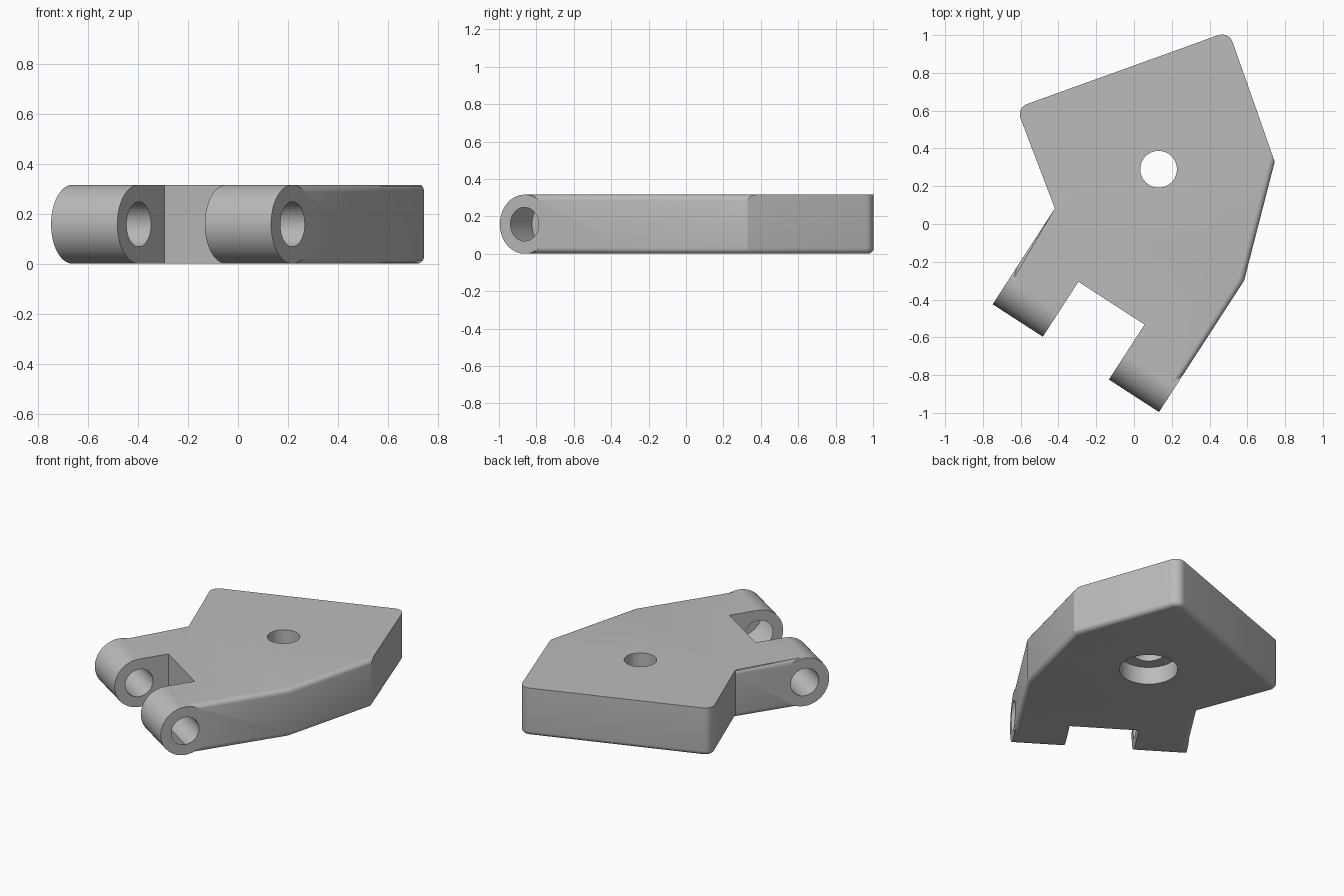
import bpy, bmesh, math
from mathutils import Vector, Matrix

if "Cube" in bpy.data.objects:
    bpy.data.objects.remove(bpy.data.objects["Cube"])

H = 0.316                     # plate thickness
R = H / 2                     # hinge barrel radius
U = Vector((0.8393, -0.5437, 0)).normalized()    # hinge axis
V = Vector((-U.y, U.x, 0))                       # from hinge into the plate
ORIGIN = Vector((-0.748, -0.425, 0))
LUGS = ((0.0, 0.316), (0.733, 1.049))            # spans along the hinge axis
FILLET = 0.03

grey = bpy.data.materials.new("grey plastic")
grey.use_nodes = True
grey.diffuse_color = (0.5, 0.5, 0.5, 1)
grey.node_tree.nodes["Principled BSDF"].inputs["Base Color"].default_value = (0.5, 0.5, 0.5, 1)


def hinge_point(u, v, z=0.0):
    return ORIGIN + U * u + V * v + Vector((0, 0, z))


def make_object(name, bm):
    bmesh.ops.recalc_face_normals(bm, faces=bm.faces)
    mesh = bpy.data.meshes.new(name)
    bm.to_mesh(mesh)
    bm.free()
    mesh.materials.append(grey)
    obj = bpy.data.objects.new(name, mesh)
    bpy.context.collection.objects.link(obj)
    return obj


def cylinder(name, centre, radius, length, axis):
    bm = bmesh.new()
    turn = Matrix((axis.cross(Vector((0, 0, 1))), Vector((0, 0, 1)), axis)).transposed() \
        if abs(axis.z) < 0.5 else Matrix.Identity(3)
    bmesh.ops.create_cone(bm, cap_ends=True, segments=64, radius1=radius, radius2=radius,
                          depth=length, matrix=Matrix.Translation(centre) @ turn.to_4x4())
    return make_object(name, bm)


def combine(target, tool, operation):
    mod = target.modifiers.new(operation.title(), "BOOLEAN")
    mod.operation, mod.solver, mod.object = operation, "EXACT", tool
    bpy.context.view_layer.objects.active = target
    bpy.ops.object.modifier_apply(modifier=mod.name)
    bpy.data.objects.remove(tool)


# Plate outline; the lugs stop at the hinge axis
back = [Vector((0.745, 0.33, 0)), Vector((0.502, 1.02, 0)), Vector((-0.622, 0.615, 0))]
front = [hinge_point(*p) for p in (
    (0, 0.605), (0, R), (LUGS[0][1], R), (LUGS[0][1], 0.347),
    (LUGS[1][0], 0.347), (LUGS[1][0], R), (LUGS[1][1], R), (LUGS[1][1], 0.829))]
bm = bmesh.new()
base = bm.faces.new([bm.verts.new(p) for p in back + front])
new = bmesh.ops.extrude_face_region(bm, geom=[base])["geom"]
bmesh.ops.translate(bm, vec=(0, 0, H), verts=[g for g in new if isinstance(g, bmesh.types.BMVert)])
bmesh.ops.recalc_face_normals(bm, faces=bm.faces)

# Rounded back corners
corners = [e for e in bm.edges
           if all(any((v.co.xy - c.xy).length < 0.001 for c in back[1:]) for v in e.verts)
           and abs(e.verts[0].co.z - e.verts[1].co.z) > 0.1]
bmesh.ops.bevel(bm, geom=corners, offset=0.06, segments=8, profile=0.5, affect="EDGES")


# Fillets: all round the outside underneath, only the flanks on top
def needs_fillet(e):
    a, b = (v.co for v in e.verts)
    if abs(a.z - b.z) > 0.01:
        return False
    mid = (a + b) / 2 - ORIGIN
    u, v = mid.dot(U), mid.dot(V)
    if 0.01 < u < LUGS[1][1] - 0.01 and v < 0.4:
        return False
    on_top = a.z > R
    right_side = min(a.x, b.x) > 0.1 and max(a.y, b.y) < 0.34
    left_flank = abs(u) < 0.01 and v < 0.6
    return not on_top or right_side or left_flank


bmesh.ops.bevel(bm, geom=[e for e in bm.edges if needs_fillet(e)], offset=FILLET,
                segments=5, profile=0.5, affect="EDGES")
body = make_object("hinge_plate", bm)

# Round hinge barrels on the lug ends
for start, end in LUGS:
    barrel = cylinder("barrel", hinge_point((start + end) / 2, R, R), R, end - start, U)
    combine(body, barrel, "UNION")

# Pin bore through both barrels, then the screw hole with its counterbore below
combine(body, cylinder("pin_bore", hinge_point(0.52, R, R), 0.09, 1.4, U), "DIFFERENCE")
screw = Vector((0.13, 0.29, 0))
UP = Vector((0, 0, 1))
combine(body, cylinder("screw_hole", screw + UP * R, 0.097, 1, UP), "DIFFERENCE")
combine(body, cylinder("counterbore", screw, 0.175, 0.23, UP), "DIFFERENCE")

bpy.ops.object.select_all(action="DESELECT")
body.select_set(True)
bpy.context.view_layer.objects.active = body
bpy.ops.object.shade_smooth_by_angle(angle=math.radians(25))
